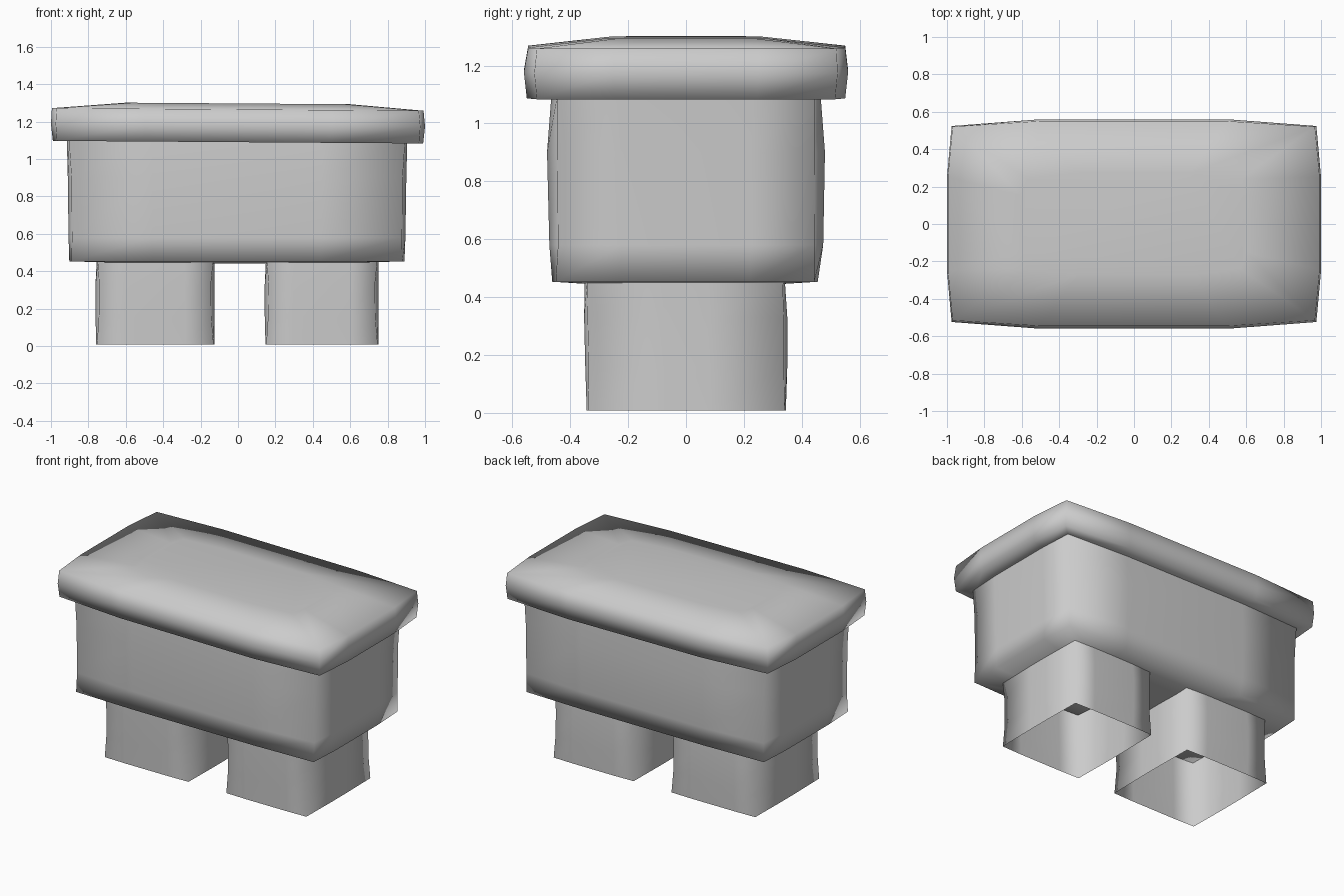
import bpy, bmesh

if "Cube" in bpy.data.objects:
    bpy.data.objects.remove(bpy.data.objects["Cube"])


def outline(x0, x1, y0, y1, cx, cy):
    """Eight-sided-plus plan: corners pulled in by cx, cy so the sides bow outward."""
    xm, ym, h = (x0 + x1) / 2, (y0 + y1) / 2, (x1 - x0) / 4
    return [(x0 + cx, y0 + cy), (xm - h, y0), (xm + h, y0), (x1 - cx, y0 + cy), (x1, ym - h * .5), (x1, ym + h * .5),
            (x1 - cx, y1 - cy), (xm + h, y1), (xm - h, y1), (x0 + cx, y1 - cy), (x0, ym + h * .5), (x0, ym - h * .5)]


def loft(name, rings, bottom=False, top=False, tilt_x=0.0, tilt_y=0.0):
    """Skin a stack of (outline, z) rings, bottom to top, with optional caps."""
    bm = bmesh.new()
    loops = [[bm.verts.new((x, y, z + tilt_x * x + tilt_y * y)) for x, y in pts] for pts, z in rings]
    n = len(loops[0])
    for a, b in zip(loops, loops[1:]):
        for i in range(n):
            j = (i + 1) % n
            bm.faces.new((a[i], a[j], b[j], b[i]))
    if bottom:
        bm.faces.new(loops[0][::-1])
    if top:
        bm.faces.new(loops[-1])
    for f in bm.faces:
        f.smooth = True
    mesh = bpy.data.meshes.new(name)
    bm.to_mesh(mesh)
    bm.free()
    obj = bpy.data.objects.new(name, mesh)
    bpy.context.collection.objects.link(obj)
    return obj


# Overhanging slab with a gently domed top
loft("top_slab", [
    (outline(-.9, .9, -.45, .45, .02, .02), 1.09),
    (outline(-.99, .99, -.55, .55, .022, .035), 1.09),
    (outline(-1, 1, -.56, .56, .025, .036), 1.18),
    (outline(-.995, .992, -.545, .55, .025, .03), 1.265),
    (outline(-.6, .6, -.27, .27, .03, .03), 1.297),
], bottom=True, top=True, tilt_x=-.007)

# Bulging main body with a shallow, slightly sagging underside
loft("body", [
    (outline(-.45, .45, -.25, .25, .03, .03), .44),
    (outline(-.902, .89, -.462, .455, .012, .012), .453),
    (outline(-.906, .895, -.472, .474, .018, .03), .58),
    (outline(-.91, .9, -.48, .48, .02, .035), .9),
    (outline(-.915, .905, -.465, .465, .012, .02), 1.095),
], bottom=True)

# Two hollow legs, open at the bottom
for name, x0, x1 in (("left_leg", -.762, -.125), ("right_leg", .143, .752)):
    loft(name, [
        (outline(x0 + .004, x1 - .002, -.343, .345, .004, .004), .008),
        (outline(x0, x1, -.348, .35, .018, .012), .16),
        (outline(x0, x1, -.352, .35, .02, .012), .33),
        (outline(x0 + .006, x1 - .002, -.35, .342, .006, .008), .45),
    ])
